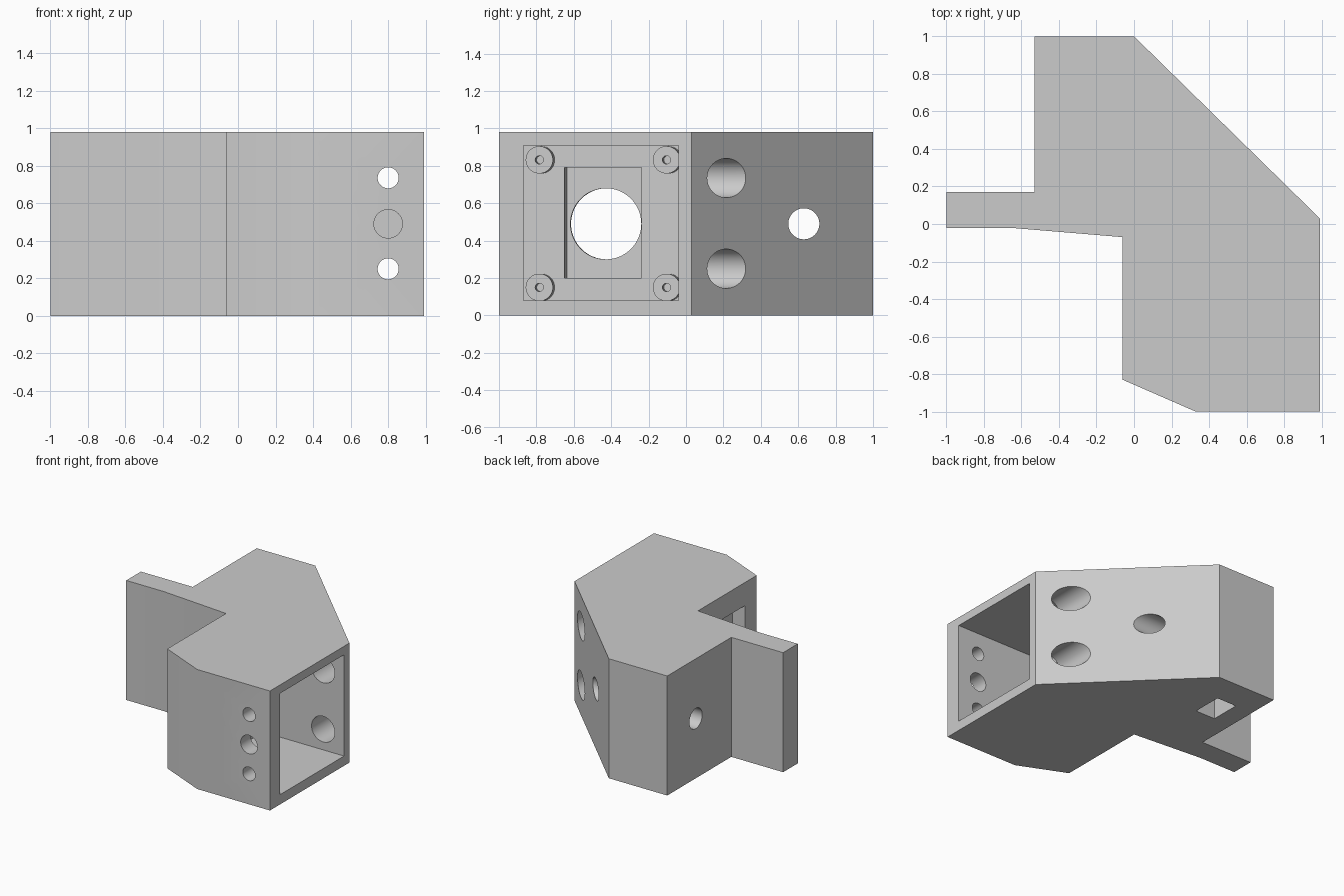
import bpy, bmesh, math
from mathutils import Vector, Matrix

cube = bpy.data.objects.get("Cube")
if cube:
    bpy.data.objects.remove(cube, do_unlink=True)

grey = bpy.data.materials.new("light_grey_plastic")
grey.use_nodes = True
colour = (0.6, 0.6, 0.6, 1)
grey.diffuse_color = colour
grey.node_tree.nodes["Principled BSDF"].inputs["Base Color"].default_value = colour

HEIGHT = 0.98
MID = HEIGHT / 2
TILT = math.tan(math.radians(4.9))
AXIS = Vector((1, -TILT, 0)).normalized()     # tilted viewing axis
X, Y = Vector((1, 0, 0)), Vector((0, 1, 0))


def make(name, bm):
    bmesh.ops.recalc_face_normals(bm, faces=bm.faces)
    mesh = bpy.data.meshes.new(name)
    bm.to_mesh(mesh)
    bm.free()
    mesh.materials.append(grey)
    obj = bpy.data.objects.new(name, mesh)
    bpy.context.collection.objects.link(obj)
    return obj


def prism(name, outline, z0, z1):
    bm = bmesh.new()
    face = bm.faces.new([bm.verts.new((x, y, z0)) for x, y in outline])
    top = bmesh.ops.extrude_face_region(bm, geom=[face])["geom"]
    verts = [v for v in top if isinstance(v, bmesh.types.BMVert)]
    bmesh.ops.translate(bm, verts=verts, vec=(0, 0, z1 - z0))
    return make(name, bm)


def rod(name, start, direction, radius, length, sides=48):
    bm = bmesh.new()
    turn = direction.to_track_quat('Z', 'Y').to_matrix().to_4x4()
    place = Matrix.Translation(Vector(start) + direction * length / 2) @ turn
    bmesh.ops.create_cone(bm, cap_ends=True, segments=sides, radius1=radius,
                          radius2=radius, depth=length, matrix=place)
    return make(name, bm)


def flare(name, near, far):
    """Rectangular funnel between two (x, y, half width, half height) ends."""
    bm = bmesh.new()
    for x, y, w, h in (near, far):
        for sy, sz in ((-1, -1), (1, -1), (1, 1), (-1, 1)):
            bm.verts.new((x, y + sy * w, MID + sz * h))
    bmesh.ops.convex_hull(bm, input=bm.verts)
    return make(name, bm)


def cut(target, cutter):
    cutter.hide_render = True
    mod = target.modifiers.new("cut", 'BOOLEAN')
    mod.operation, mod.solver, mod.object = 'DIFFERENCE', 'EXACT', cutter
    bpy.context.view_layer.objects.active = target
    bpy.ops.object.modifier_apply(modifier=mod.name)
    bpy.data.objects.remove(cutter, do_unlink=True)


def smooth(obj):
    bpy.ops.object.select_all(action='DESELECT')
    obj.select_set(True)
    bpy.context.view_layer.objects.active = obj
    bpy.ops.object.shade_smooth_by_angle(angle=math.radians(30))


# Main housing with side plate
housing = prism("housing", [
    (-1, -0.02), (-0.66, -0.02), (-0.06, -0.07), (-0.06, -0.83), (0.33, -1),
    (0.99, -1), (0.99, 0.03), (0, 1), (-0.53, 1), (-0.53, 0.17), (-1, 0.17)],
    0, HEIGHT)


def floor_x(y):
    return 0.27 + TILT * y


# Open pocket with a tilted floor
cut(housing, prism("pocket_cutter", [
    (1.1, -0.87), (1.1, -0.04), (floor_x(-0.04), -0.04),
    (floor_x(-0.87), -0.87)], 0.08, 0.91))

# Lens recess, round aperture and flared rear window, all on the tilted axis
side = Vector((TILT, 1, 0)).normalized()
mouth = Vector((floor_x(-0.443), -0.443, 0))
corners = [mouth + AXIS * a + side * b
           for a, b in ((0.1, -0.207), (0.1, 0.207), (-0.16, 0.207), (-0.16, -0.207))]
cut(housing, prism("recess_cutter", [c.xy for c in corners], 0.2, 0.79))
cut(housing, rod("aperture_cutter", (0.15, -0.435, MID), -AXIS, 0.19, 0.3, 64))
cut(housing, flare("window_cutter", (0.02, -0.43, 0.2, 0.24),
                   (-0.1, -0.43, 0.275, 0.33)))

# Clamp holes through the front wall, with wide access holes behind
for z, r in ((0.25, 0.056), (MID, 0.076), (0.735, 0.056)):
    cut(housing, rod("clamp_cutter", (0.8, -1.1, z), Y, r, 0.4))
    if z != MID:
        cut(housing, rod("access_cutter", (0.8, -0.2, z), Y, 0.105, 0.8))

# Mounting bolt hole and its nut slot from below
cut(housing, rod("bolt_cutter", (-0.7, 0.63, MID), X, 0.083, 1.4))
cut(housing, prism("nut_slot_cutter", [
    (-0.37, 0.5), (-0.19, 0.5), (-0.19, 0.75), (-0.37, 0.75)], -0.1, 0.63))
smooth(housing)

# Four board standoffs with pilot holes
for y, col in ((-0.785, "front"), (-0.105, "rear")):
    for z, row in ((0.15, "lower"), (0.832, "upper")):
        base = Vector((floor_x(y), y + 0.01, z))
        post = rod(f"{row}_{col}_standoff", base - AXIS * 0.02, AXIS, 0.073, 0.13)
        cut(post, rod("pilot_cutter", base + AXIS * 0.02, AXIS, 0.022, 0.2, 24))
        smooth(post)
